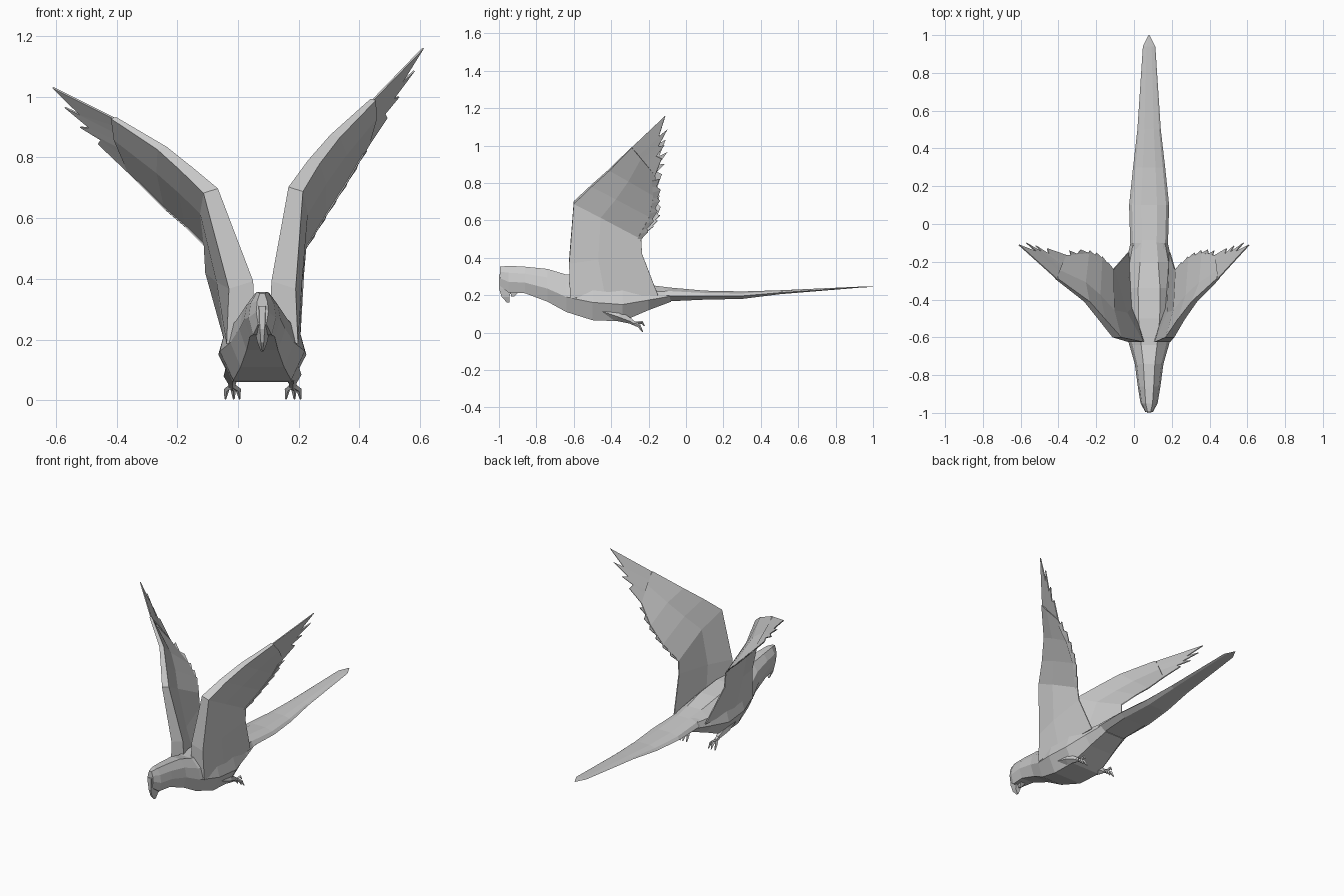
import bpy, bmesh
from mathutils import Vector as V

if "Cube" in bpy.data.objects:
    bpy.data.objects.remove(bpy.data.objects["Cube"])

CX = 0.08  # body centre line


def make(name, verts, faces, thick=0):
    me = bpy.data.meshes.new(name)
    me.from_pydata([tuple(v) for v in verts], [], faces)
    bm = bmesh.new()
    bm.from_mesh(me)
    bmesh.ops.recalc_face_normals(bm, faces=bm.faces)
    bm.to_mesh(me)
    bm.free()
    ob = bpy.data.objects.new(name, me)
    bpy.context.collection.objects.link(ob)
    if thick:
        m = ob.modifiers.new("thickness", 'SOLIDIFY')
        m.thickness, m.offset = thick, 0
    return ob


def loft(name, rings):
    n = len(rings[0])
    verts = [p for r in rings for p in r]
    faces = [(i * n + j, i * n + (j + 1) % n, (i + 1) * n + (j + 1) % n, (i + 1) * n + j)
             for i in range(len(rings) - 1) for j in range(n)]
    faces += [tuple(range(n)), tuple(range(len(verts) - n, len(verts)))]
    return make(name, verts, faces)


def strip(name, a, b, thick=0.004):
    n = len(a)
    return make(name, list(a) + list(b),
                [(i, i + 1, n + i + 1, n + i) for i in range(n - 1)], thick)


def tube(name, pts, radii, sides=5):
    from math import cos, sin, tau
    rings = []
    for i, p in enumerate(pts):
        d = (V(pts[min(i + 1, len(pts) - 1)]) - V(pts[max(i - 1, 0)])).normalized()
        u = d.cross(V((1, 0, 0.1))).normalized()
        w = d.cross(u)
        rings.append([V(p) + radii[i] * (u * cos(tau * k / sides) + w * sin(tau * k / sides))
                      for k in range(sides)])
    return loft(name, rings)


def body_ring(y, bottom, top, w):
    half = [(.4, 1), (.85, .74), (1, .4), (.68, 0)]
    pts = half + [(-a, b) for a, b in reversed(half)]
    return [(CX + a * w, y, bottom + b * (top - bottom)) for a, b in pts]


# Head and body
loft("body", [body_ring(*s) for s in [
    (-.995, .25, .352, .02), (-.95, .215, .357, .045), (-.86, .21, .352, .06),
    (-.74, .165, .34, .076), (-.64, .11, .31, .105), (-.5, .066, .305, .14),
    (-.34, .06, .285, .145), (-.2, .12, .255, .12), (-.08, .165, .24, .095)]])

# Long tapering tail
loft("tail", [body_ring(*s) for s in [
    (-.3, .14, .265, .08), (-.1, .167, .242, .1), (.1, .176, .224, .106), (.3, .18, .22, .085),
    (.5, .205, .226, .062), (.94, .241, .246, .033), (1, .244, .246, .003)]])


# Hooked beak and lower jaw
def beak_ring(z, y0, y1, w):
    return [(CX - w * .3, y0, z), (CX + w * .3, y0, z), (CX + w, y1, z), (CX - w, y1, z)]


loft("upper_beak", [beak_ring(*s) for s in [
    (.31, -1, -.92, .035), (.235, -1, -.93, .026), (.19, -.985, -.945, .016), (.16, -.957, -.945, .004)]])
loft("lower_beak", [beak_ring(*s) for s in [
    (.24, -.94, -.88, .026), (.215, -.938, -.895, .018), (.192, -.935, -.92, .006)]])

# Wings: chord stations (leading xz, trailing xz) differ per side, depths are shared
LEAD_Y = [-.62, -.625, -.6, -.505, -.41, -.29]
TRAIL_Y = [-.15, -.235, -.24, -.18, -.155, -.165]
THICK = [.05, .042, .025, .02, .016, .009]
TIP_Y = [-.11, -.1, -.115, -.13]
WINGS = {
    "right": (1,
              [(.15, .2), (.15, .38), (.19, .695), (.25, .785), (.32, .87), (.445, .99)],
              [(.19, .2), (.215, .42), (.222, .5), (.29, .61), (.36, .72), (.43, .84)],
              [(.61, 1.16), (.58, 1.085), (.53, 1.0), (.49, .93)]),
    "left": (-1,
             [(.01, .2), (.01, .38), (-.09, .69), (-.17, .762), (-.25, .83), (-.41, .93)],
             [(-.03, .2), (-.105, .42), (-.11, .51), (-.17, .57), (-.24, .63), (-.36, .75)],
             [(-.61, 1.03), (-.57, .965), (-.52, .9), (-.46, .845)]),
}
for side, (s, lead, trail, tips) in WINGS.items():
    L = [V((x, y, z)) for (x, z), y in zip(lead, LEAD_Y)]
    T = [V((x, y, z)) for (x, z), y in zip(trail, TRAIL_Y)]
    tips = [V((x, y, z)) for (x, z), y in zip(tips, TIP_Y)]
    n = V((-.95 * s, 0, .3))
    out = V((s * .015, 0, 0))
    # Thick leading arm thinning to the trailing edge
    rings = []
    for a, b, t in zip(L, T, THICK):
        m = a.lerp(b, .4) + out
        rings.append([a + n * t, a - n * t, m - n * t * .5, b - n * .003, b + n * .003, m + n * t * .4])
    loft(side + "_wing", rings)
    # Finger feathers fanned from the last station
    edge = []
    mid = L[5].lerp(T[5], .5)
    for i, p in enumerate(tips):
        edge.append(p)
        if i < 3:
            edge.append(p.lerp(tips[i + 1], .6).lerp(mid, .33))
    edge.append(tips[3].lerp(T[5], .6))
    k = len(edge) - 1
    strip(side + "_finger_feathers", [L[5].lerp(T[5], i / k) for i in range(k + 1)], edge, .006)
    # Small ragged feathers along the trailing edge
    base, saw = [], []
    for i in range(2, 5):
        for j in range(4):
            p = T[i].lerp(T[i + 1], j / 4)
            base.append(p - V((0, .02, 0)))
            saw.append(p + (V((s * .012, .022, .012)) if j % 2 else V((0, .002, 0))))
    strip(side + "_edge_feathers", base, saw)

# Legs and feet tucked backwards
for side, s in (("left", -1), ("right", 1)):
    x = CX + s * .1
    tube(side + "_thigh", [(x - s * .01, -.45, .12), (x, -.36, .09), (x, -.29, .06)], [.03, .03, .014])
    tube(side + "_shank", [(x, -.31, .068), (x, -.26, .042)], [.014, .012])
    for i, dx in enumerate((-.022, .006, .026)):
        tube(f"{side}_toe_{i}", [(x, -.275, .05), (x + dx * .8, -.25, .035), (x + dx, -.232, .004)],
             [.01, .009, .003], 4)
    tube(side + "_back_toe", [(x, -.27, .05), (x, -.235, .055), (x, -.222, .035)], [.009, .008, .003], 4)
